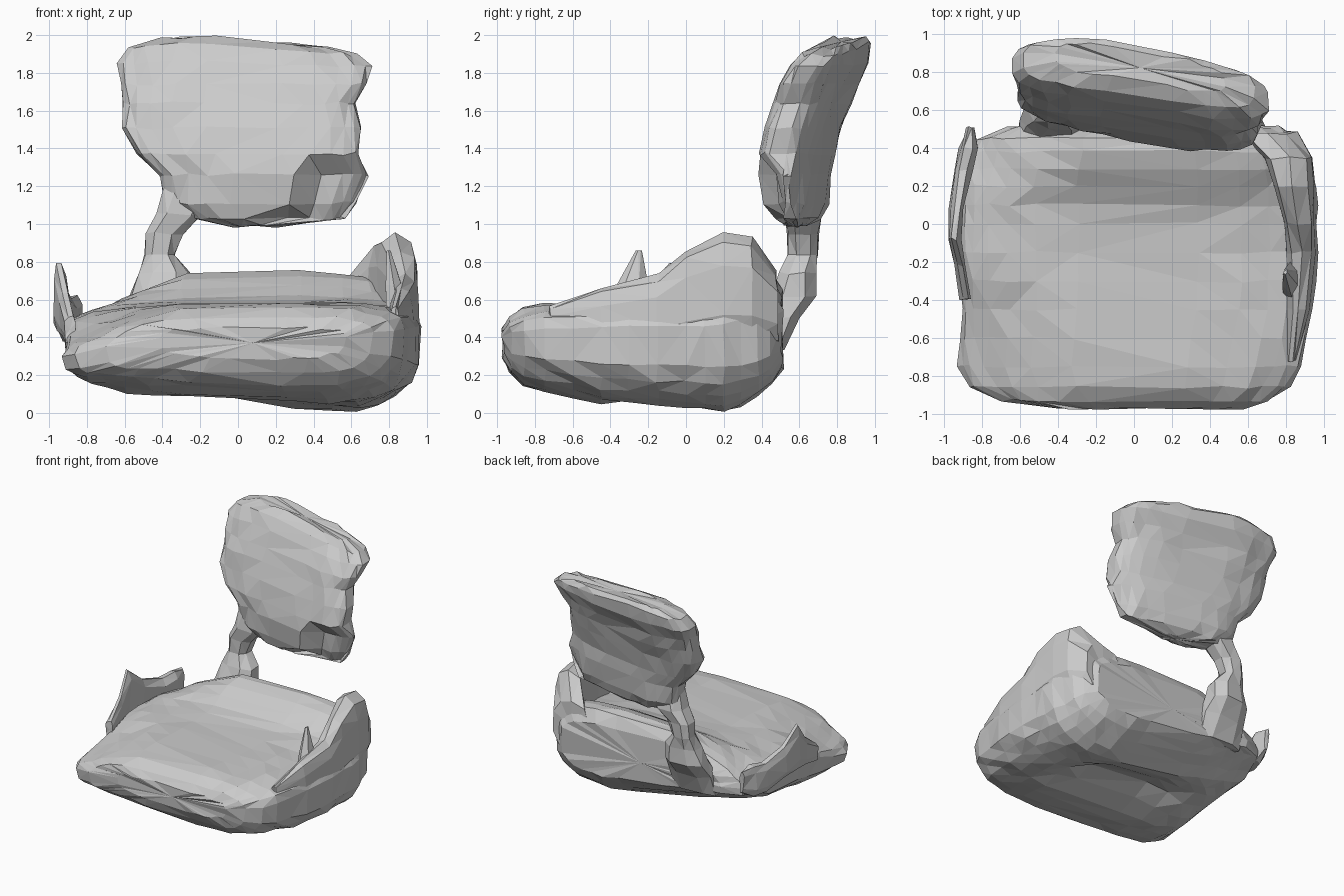
import bpy, bmesh, math, random
from mathutils import Vector

random.seed(4)
if "Cube" in bpy.data.objects:
    bpy.data.objects.remove(bpy.data.objects["Cube"], do_unlink=True)

grey = bpy.data.materials.new("plain grey")
grey.use_nodes = True
COLOUR = (0.6, 0.6, 0.6, 1)
grey.diffuse_color = COLOUR
grey.node_tree.nodes["Principled BSDF"].inputs["Base Color"].default_value = COLOUR


def ramp(v, start, end):
    """0 at start, 1 at end, clamped."""
    return min(max((v - start) / (end - start), 0), 1)


def lerp_rows(rows, t):
    """Interpolate a table whose first column is the key."""
    t = min(max(t, rows[0][0]), rows[-1][0])
    for a, b in zip(rows, rows[1:]):
        if t <= b[0]:
            f = (t - a[0]) / (b[0] - a[0])
            return [p + (q - p) * f for p, q in zip(a[1:], b[1:])]


def power(v, p):
    return math.copysign(abs(v) ** p, v)


def loop(sides, p):
    """Unit superellipse points, square-cornered for small p."""
    for i in range(sides):
        a = math.tau * (i + 0.5) / sides
        yield power(math.cos(a), p), power(math.sin(a), p)


def loft(name, rings, rough=0.0):
    """Skin closed rings, cap the ends and roughen the surface."""
    bm = bmesh.new()
    loops = [[bm.verts.new(Vector(c) + Vector([random.uniform(-rough, rough) for _ in range(3)]))
              for c in ring] for ring in rings]
    n = len(loops[0])
    for a, b in zip(loops, loops[1:]):
        for i in range(n):
            j = (i + 1) % n
            bm.faces.new((a[i], a[j], b[j], b[i]))
    for end in (loops[0], loops[-1]):
        hub = bm.verts.new(sum((v.co for v in end), Vector()) / n)
        for i in range(n):
            bm.faces.new((end[i], end[(i + 1) % n], hub))
    bmesh.ops.triangulate(bm, faces=bm.faces[:])
    bmesh.ops.recalc_face_normals(bm, faces=bm.faces[:])
    mesh = bpy.data.meshes.new(name)
    bm.to_mesh(mesh)
    bm.free()
    mesh.materials.append(grey)
    bpy.context.collection.objects.link(bpy.data.objects.new(name, mesh))


# Seat cushion: y, left x, right x, fullness
OUTLINE = [(-.97, -.42, .58, .35), (-.93, -.7, .72, .65), (-.86, -.86, .82, .87),
           (-.75, -.93, .88, .96), (-.5, -.91, .94, 1), (-.2, -.92, .98, 1),
           (.2, -.92, .96, 1), (.36, -.87, .92, .98), (.45, -.83, .87, .88), (.51, -.68, .78, .6)]
TOP = [(-.9, .58), (-.1, .58), (.1, .63), (.25, .73), (.36, .81), (.45, .85), (.51, .9)]
UNDER = [(-.8, .1), (-.5, .04), (0, 0), (.2, -.03), (.35, .04), (.47, .11)]


def seat_ring(y):
    left, right, full = lerp_rows(OUTLINE, y)
    crest, under = lerp_rows(TOP, y)[0], lerp_rows(UNDER, y)[0]
    rise = .04 + .15 * ramp(y, -.4, .3)
    ring = []
    for c, s in loop(28, .5):
        x = (left + right) / 2 + c * (right - left) / 2
        # the back ridge fades out toward -x and the front -x corner droops
        droop = ramp(x, -.4, -.92) * ramp(y, -.2, -.7)
        ridge = ramp(x, -.8, -.1) * (1 - .2 * ramp(x, 0, .3))
        top = .57 + (crest - .57) * ridge + .02 * x * ramp(y, .2, -.2) - .17 * droop
        middle = .38 - .12 * droop
        # hollow under the middle of the cushion
        hollow = .16 * math.exp(-((y + .15) / .2) ** 2) * max(0, 1 - (x / .7) ** 2)
        low = under + rise * max(.6 - x, 0) + hollow
        z = middle + full * s * ((top - middle) if s > 0 else (middle - low))
        # the sides taper inward below the middle
        if s < 0:
            x -= .12 * c * s * s
        ring.append((x, y, max(z, 0.01)))
    return ring


ys = [-.97, -.93, -.86, -.75, -.6, -.45, -.3, -.15, 0, .1, .2, .29, .38, .45, .51]
loft("seat", [seat_ring(y) for y in ys], .009)


# Raised arm edges: y, x, z, half width, half height
def arm(name, rows, sides, rough):
    loft(name, [[(x + c * w, y, z + s * h) for c, s in loop(sides, .7)]
                for y, x, z, w, h in rows], rough)


arm("left_arm", [(-.72, .83, .47, .03, .1), (-.45, .87, .5, .06, .16), (-.15, .88, .53, .08, .2),
                 (0, .87, .6, .09, .25), (.2, .84, .65, .11, .3), (.35, .81, .64, .13, .29),
                 (.48, .7, .55, .16, .2)], 10, .01)
arm("right_arm", [(-.4, -.89, .44, .03, .07), (-.22, -.92, .52, .03, .12),
                  (-.08, -.945, .62, .03, .19), (.08, -.935, .54, .035, .13),
                  (.28, -.9, .49, .05, .12), (.4, -.87, .5, .05, .13),
                  (.51, -.86, .52, .02, .09)], 8, .008)

# Pointed tuft at the front of the high arm
tuft_base, tuft_tip = Vector((.85, -.32, .5)), Vector((.8, -.25, .86))
tuft_rings = []
for f, size in ((0, 1), (.5, .65), (1, .15)):
    p = tuft_base.lerp(tuft_tip, f)
    tuft_rings.append([(p.x + c * .07 * size, p.y + s * .13 * size, p.z) for c, s in loop(6, 1)])
loft("left_arm_tuft", tuft_rings, .006)

# Curved support post: z, x, y, half width, half depth
POST = [(.34, -.42, .46, .2, .06), (.5, -.42, .5, .2, .1), (.62, -.41, .57, .17, .12),
        (.74, -.39, .59, .14, .1), (.84, -.415, .62, .08, .085), (.95, -.39, .62, .1, .09),
        (1.05, -.31, .62, .13, .1), (1.2, -.25, .61, .15, .08)]
loft("back_post", [[(x + c * w, y + s * d, z) for c, s in loop(8, .8)]
                   for z, x, y, w, d in POST], .008)

# Backrest: z, left x, right x, centre y, half depth
BACK = [(1.0, -.03, .2, .6, .05), (1.04, -.26, .56, .59, .11), (1.12, -.39, .62, .59, .14),
        (1.27, -.41, .69, .59, .155), (1.38, -.53, .64, .605, .155), (1.52, -.62, .65, .64, .15),
        (1.65, -.61, .62, .68, .15), (1.75, -.62, .69, .72, .15), (1.86, -.64, .71, .775, .15),
        (1.94, -.58, .64, .81, .13), (1.97, -.42, .48, .835, .08)]


def back_ring(row):
    z, left, right, y, depth = row
    ring = []
    for c, s in loop(24, .6):
        x = (left + right) / 2 + c * (right - left) / 2
        # scoop out the lower front corner on the +x side
        scoop = .12 if s < 0 and x > .3 + (z - 1.1) * .6 and z < 1.3 else 0
        # the crown peaks left of centre and the -x end bends forward
        crown = ramp(z, 1.8, 1.97) * (.04 - .1 * abs(x + .2))
        bend = .12 * max(0, -.2 - x)
        ring.append((x, y - .18 * x - bend + s * depth + scoop, z + crown - .01))
    return ring


loft("backrest", [back_ring(r) for r in BACK], .01)
